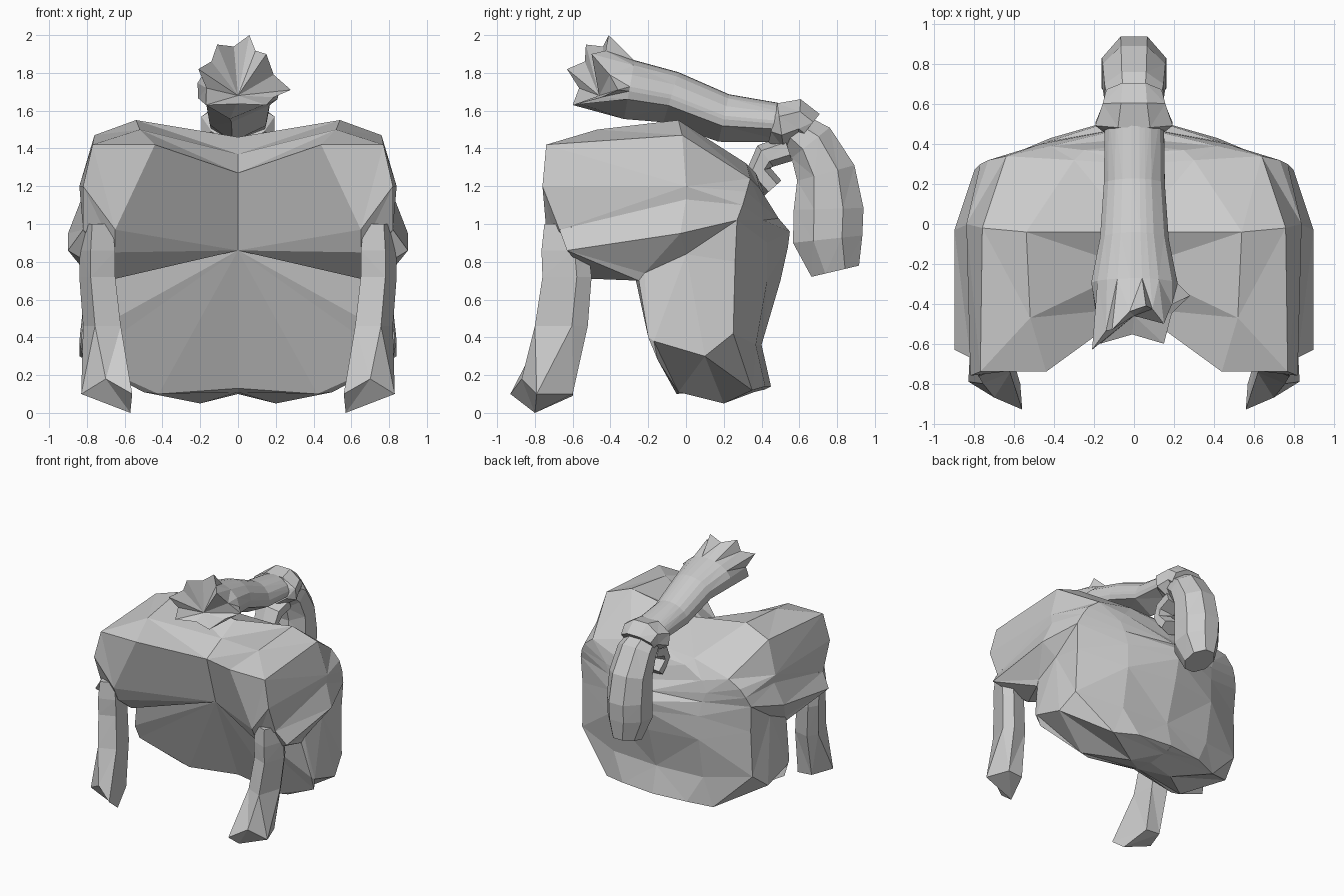
import bpy
import bmesh
import math
from mathutils import Vector

if "Cube" in bpy.data.objects:
    bpy.data.objects.remove(bpy.data.objects["Cube"], do_unlink=True)

grey = bpy.data.materials.new("plain grey")
grey.use_nodes = True
GREY_COLOUR = (0.6, 0.6, 0.6, 1)
grey.diffuse_color = GREY_COLOUR
grey.node_tree.nodes["Principled BSDF"].inputs["Base Color"].default_value = GREY_COLOUR


def finish(bm, name):
    """Turn a bmesh into a flat shaded object."""
    bmesh.ops.remove_doubles(bm, verts=bm.verts, dist=0.0005)
    bmesh.ops.triangulate(bm, faces=bm.faces, quad_method='SHORT_EDGE')
    bmesh.ops.recalc_face_normals(bm, faces=bm.faces)
    mesh = bpy.data.meshes.new(name)
    bm.to_mesh(mesh)
    bm.free()
    mesh.materials.append(grey)
    obj = bpy.data.objects.new(name, mesh)
    bpy.context.collection.objects.link(obj)
    return obj


def loft(name, rings, start=None, end=None, close_end=True):
    """Skin closed rings; each end is fanned to a point, or filled flat."""
    bm = bmesh.new()
    rows = [[bm.verts.new(p) for p in ring] for ring in rings]
    count = len(rows[0])
    for a, b in zip(rows, rows[1:]):
        for i in range(count):
            j = (i + 1) % count
            bm.faces.new((a[i], a[j], b[j], b[i]))
    ends = [(rows[0], start)]
    if close_end:
        ends.append((rows[-1], end))
    for row, tip in ends:
        if tip is None:
            bm.faces.new(row)
        else:
            centre = bm.verts.new(tip)
            for i in range(count):
                bm.faces.new((row[i], row[(i + 1) % count], centre))
    return finish(bm, name)


def mirrored_ring(half):
    """Complete a half ring whose first and last points lie on the centre line."""
    return half + [(-x, y, z) for x, y, z in reversed(half[1:-1])]


def tube_rings(stations, angles):
    """Elliptical rings along a path in the side plane, square to the path.
    Each station is y, z, half width, half depth."""
    rings = []
    for i, (y, z, wide, deep) in enumerate(stations):
        before = stations[max(i - 1, 0)]
        after = stations[min(i + 1, len(stations) - 1)]
        along = Vector((0, after[0] - before[0], after[1] - before[1])).normalized()
        up = Vector((1, 0, 0)).cross(along)
        rings.append([Vector((wide * math.cos(a), y, z)) + up * deep * math.sin(a)
                      for a in angles])
    return rings


def even_angles(count):
    return [math.tau * (i + 0.5) / count for i in range(count)]


# Body: half rings run from the top centre over the shoulder to the bottom centre
opening = [(0, -.42, 1.27), (.44, -.74, 1.42), (.65, -.74, .97), (.65, -.68, .85),
           (.65, -.5, .71), (.77, -.25, .7), (.83, -.2, .4), (.82, -.15, .28),
           (.42, -.05, .1), (0, 0, .13)]
shoulder = [(0, -.22, 1.37), (.52, -.47, 1.5), (.77, -.74, 1.42), (.82, -.76, 1.2),
            (.82, -.67, .97), (.9, -.63, .86), (.78, -.22, .74), (.84, -.17, .38),
            (.5, -.04, .11), (0, .05, .11)]
middle = [(0, -.04, 1.46), (.54, -.04, 1.55), (.76, -.02, 1.47), (.84, 0, 1.2),
          (.83, 0, 1.13), (.9, -.03, .95), (.79, 0, .84), (.84, .1, .3),
          (.2, .2, .05), (0, .2, .1)]
flank = [(0, .3, 1.33), (.3, .32, 1.32), (.64, .34, 1.24), (.73, .32, 1.17),
         (.77, .3, 1.1), (.8, .27, 1.02), (.79, .26, .8), (.8, .25, .42),
         (.5, .35, .12), (0, .36, .11)]
rear = [(0, .36, 1.28), (.25, .37, 1.27), (.42, .39, 1.19), (.47, .4, 1.1),
        (.44, .41, 1.02), (.42, .43, .9), (.42, .43, .7), (.42, .37, .36),
        (.3, .42, .14), (0, .4, .12)]
# the last ring is flattened onto the spine, which closes the back
spine = [(0, y, z) for y, z in ((.37, 1.27), (.4, 1.2), (.43, 1.1), (.49, 1.03),
                                (.55, .96), (.54, .88), (.5, .7), (.4, .36),
                                (.45, .14), (.41, .12))]
loft("body", [mirrored_ring(r) for r in (opening, shoulder, middle, flank, rear, spine)],
     start=(0, -.3, .86), close_end=False)

# Front limbs: five sided columns, splaying forward to a pointed foot
limb_profile = [(1, .4), (.55, 1), (-.7, .8), (-.9, -.6), (.4, -1)]
limb_stations = [(.74, -.65, 1.0, .08, .1), (.74, -.64, .86, .1, .125),
                 (.74, -.63, .72, .1, .13), (.715, -.66, .46, .105, .14)]
foot = [(.83, -.79, .1), (.76, -.6, .1), (.63, -.6, .09), (.56, -.93, .1),
        (.7, -.87, .18)]
for side, name in ((1, "left_limb"), (-1, "right_limb")):
    rings = [[(side * (x + u * wide), y + v * deep, z) for u, v in limb_profile]
             for x, y, z, wide, deep in limb_stations]
    rings.append([(side * x, y, z) for x, y, z in foot])
    loft(name, rings, end=(side * .57, -.8, .0))

# Swept hair: a bundle that opens into a star of tips at the front
hollow = Vector((0, -.46, 1.68))
tips = [Vector(p) for p in ((.28, -.36, 1.71), (.15, -.5, 1.9), (.06, -.41, 2.0),
                            (-.11, -.53, 1.95), (-.21, -.63, 1.82),
                            (-.17, -.6, 1.63), (.15, -.6, 1.63))]
star = []
for tip, following in zip(tips, tips[1:] + tips[:1]):
    notch = hollow.lerp((tip + following) / 2, .88)
    star += [tip, notch + Vector((0, .03, 0))]
angles = [math.atan2(p.z - hollow.z, p.x) for p in star]
# the path runs forward, so the ring is flipped to keep its top upward
hair = tube_rings([(.55, 1.53, .15, .1), (.2, 1.56, .155, .13),
                   (-.08, 1.67, .175, .14), (-.3, 1.71, .22, .16)],
                  [-a for a in angles])
loft("swept_hair", hair + [star], end=hollow)

# Tie band around the gathered hair
loft("hair_tie", tube_rings([(.46, 1.53, .15, .11), (.5, 1.52, .21, .13),
                             (.6, 1.55, .17, .12), (.65, 1.51, .15, .1)],
                            even_angles(8)))

# Tail hanging behind in an arc, with a tapered end
loft("hanging_tail", tube_rings([(.54, 1.52, .13, .1), (.66, 1.43, .16, .14),
                                 (.74, 1.27, .17, .17), (.755, 1.08, .175, .2),
                                 (.75, .92, .17, .2), (.79, .75, .11, .14)],
                                even_angles(8)))

# Small curl joining the tie to the back
loft("neck_curl", tube_rings([(.54, 1.4, .13, .07), (.42, 1.36, .12, .07),
                              (.38, 1.28, .11, .07), (.46, 1.19, .1, .06)],
                             even_angles(6)))
